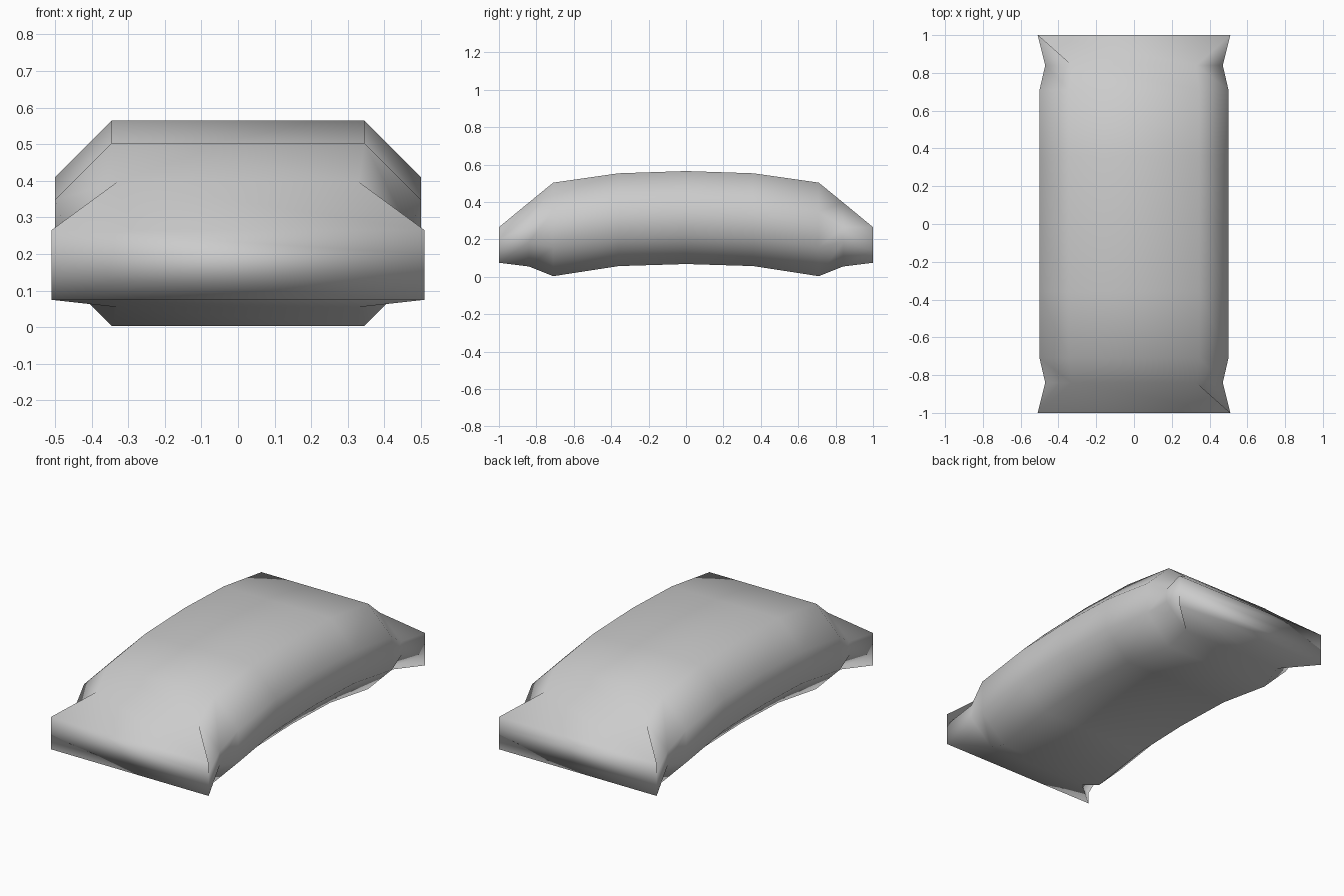
import bpy, bmesh

if "Cube" in bpy.data.objects:
    bpy.data.objects.remove(bpy.data.objects["Cube"])

grey = bpy.data.materials.new("soft_grey")
grey.diffuse_color = (0.6, 0.6, 0.6, 1)
grey.use_nodes = True
grey.node_tree.nodes["Principled BSDF"].inputs["Base Color"].default_value = grey.diffuse_color

# Half of the arch: y, bottom z, top z, flat half-width, side half-width, lower and upper side z
half = [
    (0.36, 0.057, 0.553, 0.345, 0.50, 0.212, 0.398),
    (0.71, 0.003, 0.503, 0.345, 0.50, 0.158, 0.348),
    (0.84, 0.055, 0.397, 0.33, 0.47, 0.185, 0.265),
    (1.00, 0.075, 0.265, 0.51, 0.51, 0.14, 0.20),
]
middle = (0.0, 0.068, 0.565, 0.345, 0.50, 0.223, 0.41)
stations = [(-s[0], *s[1:]) for s in reversed(half)] + [middle] + half


def ring(bm, y, bottom, top, flat, side, low, high):
    """Eight-sided chamfered cross-section."""
    pts = [(flat, bottom), (side, low), (side, high), (flat, top)]
    pts += [(-x, z) for x, z in reversed(pts)]
    return [bm.verts.new((x, y, z)) for x, z in pts]


# Arched pillow body: loft of the cross-sections with closed crimped ends
bm = bmesh.new()
rings = [ring(bm, *s) for s in stations]
for a, b in zip(rings, rings[1:]):
    for i in range(8):
        j = (i + 1) % 8
        bm.faces.new((a[i], a[j], b[j], b[i]))
for r in (rings[0], rings[-1]):
    for i in range(3):
        bm.faces.new((r[i], r[i + 1], r[6 - i], r[7 - i]))
bmesh.ops.recalc_face_normals(bm, faces=bm.faces[:])
for f in bm.faces:
    f.smooth = True

mesh = bpy.data.meshes.new("arched_pillow")
bm.to_mesh(mesh)
bm.free()
mesh.materials.append(grey)
body = bpy.data.objects.new("arched_pillow", mesh)
bpy.context.collection.objects.link(body)
